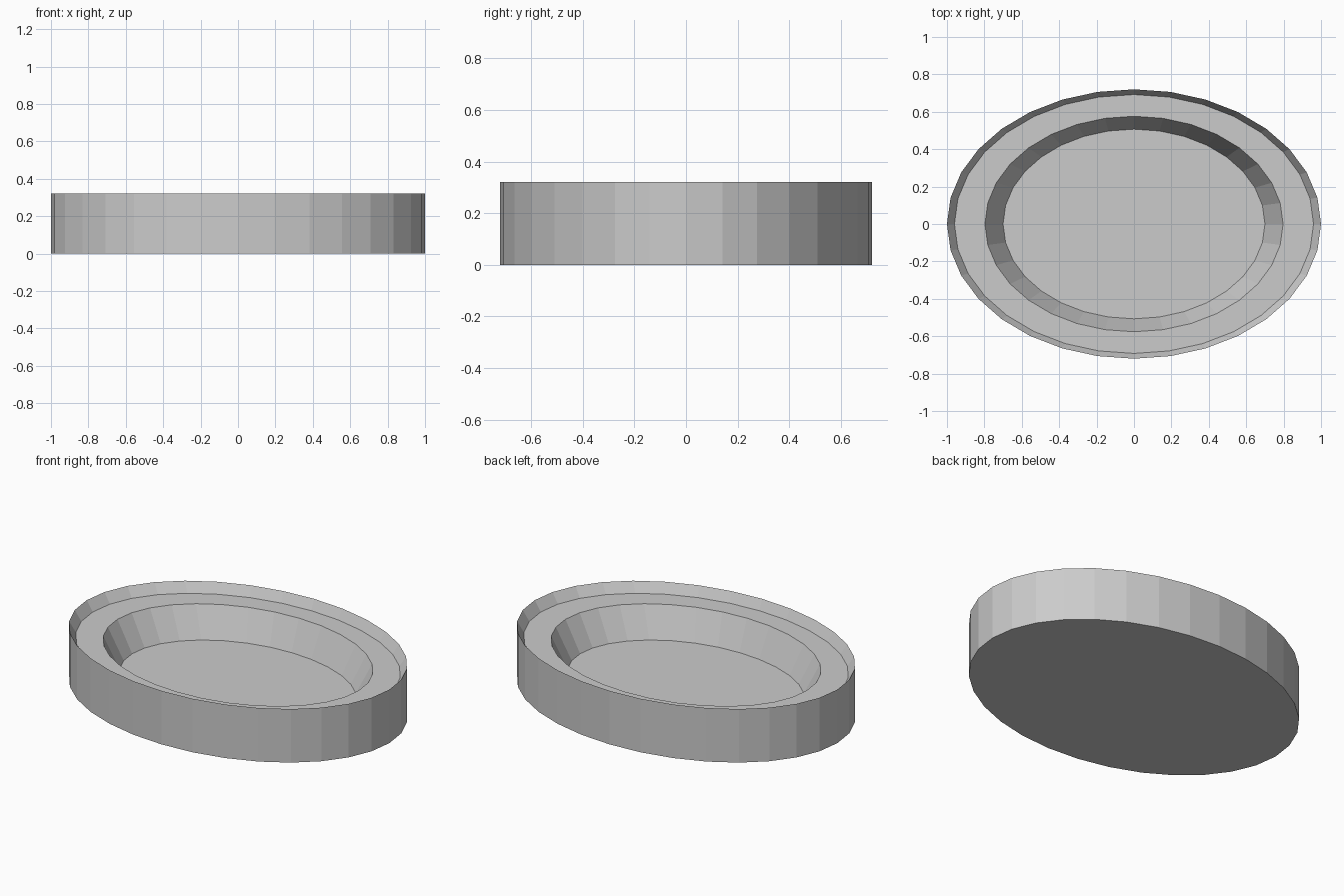
import bpy, bmesh, math

if "Cube" in bpy.data.objects:
    bpy.data.objects.remove(bpy.data.objects["Cube"])

SIDES = 32
# Cross-section: (x radius, y radius, z) from underside, over the sharp rim, to the sunken floor
PROFILE = [
    (1.00, 0.72, 0.00),
    (1.00, 0.72, 0.32),
    (0.96, 0.692, 0.26),
    (0.797, 0.576, 0.26),
    (0.70, 0.507, 0.08),
]


def ring(bm, rx, ry, z):
    step = 2 * math.pi / SIDES
    return [bm.verts.new((rx * math.cos(i * step), ry * math.sin(i * step), z))
            for i in range(SIDES)]


bm = bmesh.new()
rings = [ring(bm, *p) for p in PROFILE]

# Walls, rim bevel, ledge and inner slope
for a, b in zip(rings, rings[1:]):
    for i in range(SIDES):
        j = (i + 1) % SIDES
        bm.faces.new((a[i], a[j], b[j], b[i]))

# Underside and dish floor
bm.faces.new(rings[0][::-1])
bm.faces.new(rings[-1])

mesh = bpy.data.meshes.new("oval_dish")
bm.to_mesh(mesh)
bm.free()
dish = bpy.data.objects.new("oval_dish", mesh)
bpy.context.collection.objects.link(dish)
